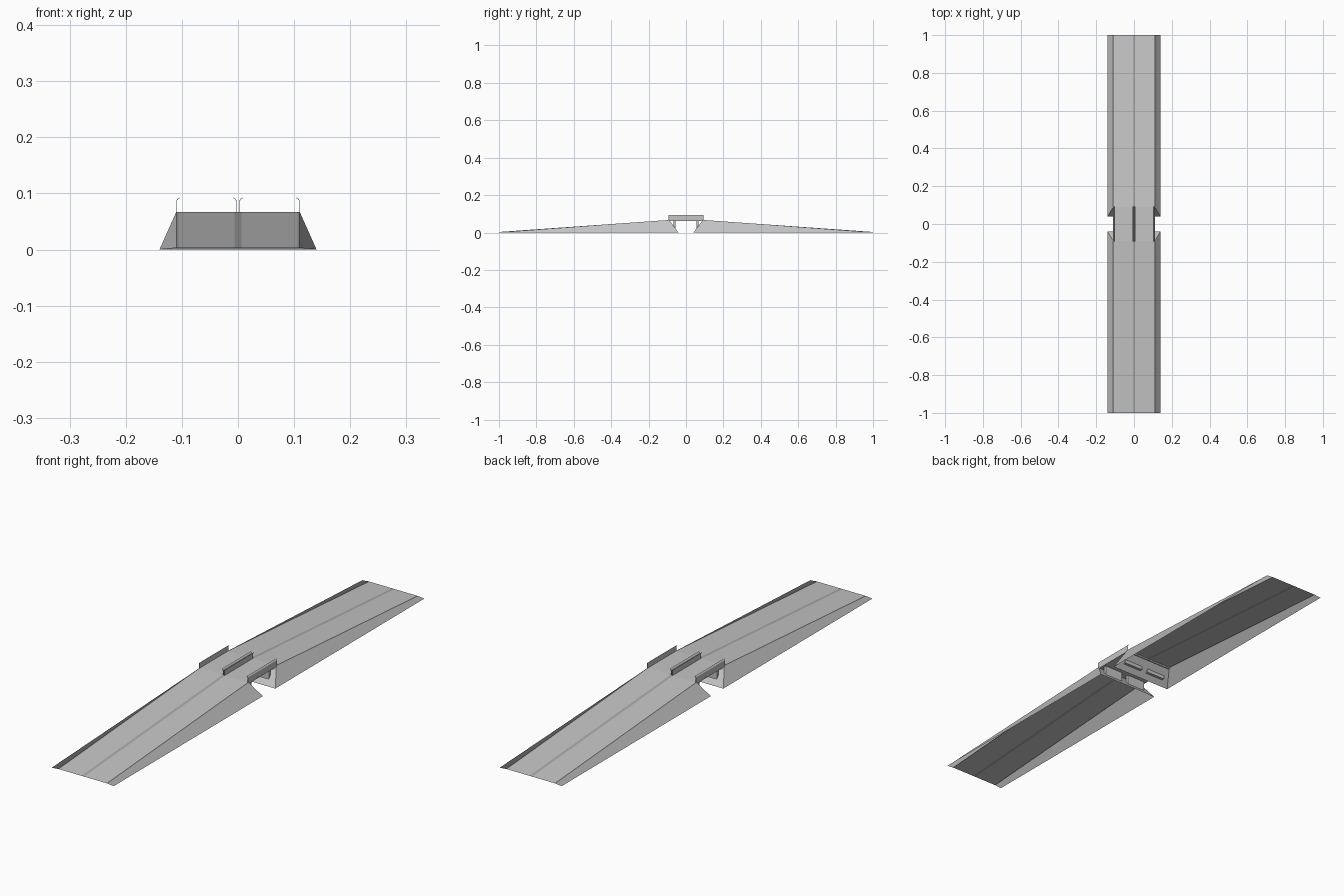
import bpy

if "Cube" in bpy.data.objects:
    bpy.data.objects.remove(bpy.data.objects["Cube"], do_unlink=True)


def make_material(name, value):
    mat = bpy.data.materials.new(name)
    mat.use_nodes = True
    colour = (value, value, value, 1)
    mat.diffuse_color = colour
    mat.node_tree.nodes["Principled BSDF"].inputs["Base Color"].default_value = colour
    return mat


concrete = make_material("light_grey_concrete", 0.56)
seam = make_material("mid_grey_seam", 0.4)

HALF, FOOT = 0.11, 0.14          # road edge and embankment foot
CREST, TOE = 0.09, 0.04          # top and bottom of the abutment slope
TOP, TIP = 0.067, 0.003          # road height at the crest and at the ramp end
MEDIAN, EDGE = 0.006, 0.106      # inner and outer limits of each lane


def mesh_object(name, verts, faces, mat):
    mesh = bpy.data.meshes.new(name)
    mesh.from_pydata(verts, [], faces)
    mesh.materials.append(mat)
    obj = bpy.data.objects.new(name, mesh)
    bpy.context.collection.objects.link(obj)
    return obj


def quad(name, corners, mat, outward):
    # A single face turned towards the given direction
    obj = mesh_object(name, corners, [(0, 1, 2, 3)], mat)
    face = obj.data.polygons[0]
    if sum(a * b for a, b in zip(face.normal, outward)) < 0:
        face.flip()
    obj.data.update()
    return obj


def box(name, low, high, mat):
    bpy.ops.mesh.primitive_cube_add(size=1)
    obj = bpy.context.object
    obj.name = name
    obj.location = [(a + b) / 2 for a, b in zip(low, high)]
    obj.scale = [b - a for a, b in zip(low, high)]
    obj.data.materials.append(mat)
    return obj


# Road strips across the width: edge seams, lanes and the median
strips = [
    ("right_edge_seam", -HALF, -EDGE, seam),
    ("right_lane", -EDGE, -MEDIAN, concrete),
    ("median_seam", -MEDIAN, MEDIAN, seam),
    ("left_lane", MEDIAN, EDGE, concrete),
    ("left_edge_seam", EDGE, HALF, seam),
]

for end, s in (("front", -1), ("back", 1)):
    # Ramp surface
    for name, x0, x1, mat in strips:
        quad(f"{end}_ramp_{name}",
             [(x0, s, TIP), (x1, s, TIP), (x1, s * CREST, TOP), (x0, s * CREST, TOP)],
             mat, (0, 0, 1))

    # Embankment flanks
    for side, m in (("right", -1), ("left", 1)):
        quad(f"{end}_{side}_flank",
             [(m * FOOT, s, 0), (m * HALF, s, TIP),
              (m * HALF, s * CREST, TOP), (m * FOOT, s * TOE, 0)],
             concrete, (m, 0, 1))

        # Pier walls standing on the abutment slope
        xs = sorted((m * 0.015, m * 0.1))
        ys = sorted((s * 0.056, s * 0.067))
        box(f"{end}_{side}_pier", (xs[0], ys[0], 0.021), (xs[1], ys[1], 0.064), concrete)

    # Sloping abutment below the deck
    quad(f"{end}_abutment_slope",
         [(-FOOT, s * TOE, 0), (FOOT, s * TOE, 0), (HALF, s * CREST, TOP), (-HALF, s * CREST, TOP)],
         concrete, (0, -s, 1))

# Flat deck slab spanning the gap
box("deck", (-HALF, -CREST, TOP - 0.006), (HALF, CREST, TOP), concrete)


# Thin guard rails with a lip bent towards the lane
def rail(name, x, lean):
    profile = [(x, TOP - 0.006), (x, 0.087), (x + lean * 0.002, 0.09), (x + lean * 0.005, 0.092)]
    length = 0.093
    verts = [(px, y, pz) for y in (-length, length) for px, pz in profile]
    n = len(profile)
    faces = [(i, i + 1, i + 1 + n, i + n) for i in range(n - 1)]
    obj = mesh_object(name, verts, faces, concrete)
    solid = obj.modifiers.new("thickness", "SOLIDIFY")
    solid.thickness = 0.001
    solid.offset = 0


for side, m in (("right", -1), ("left", 1)):
    rail(f"{side}_outer_rail", m * 0.1095, -m)
    rail(f"{side}_median_rail", m * 0.003, m)
